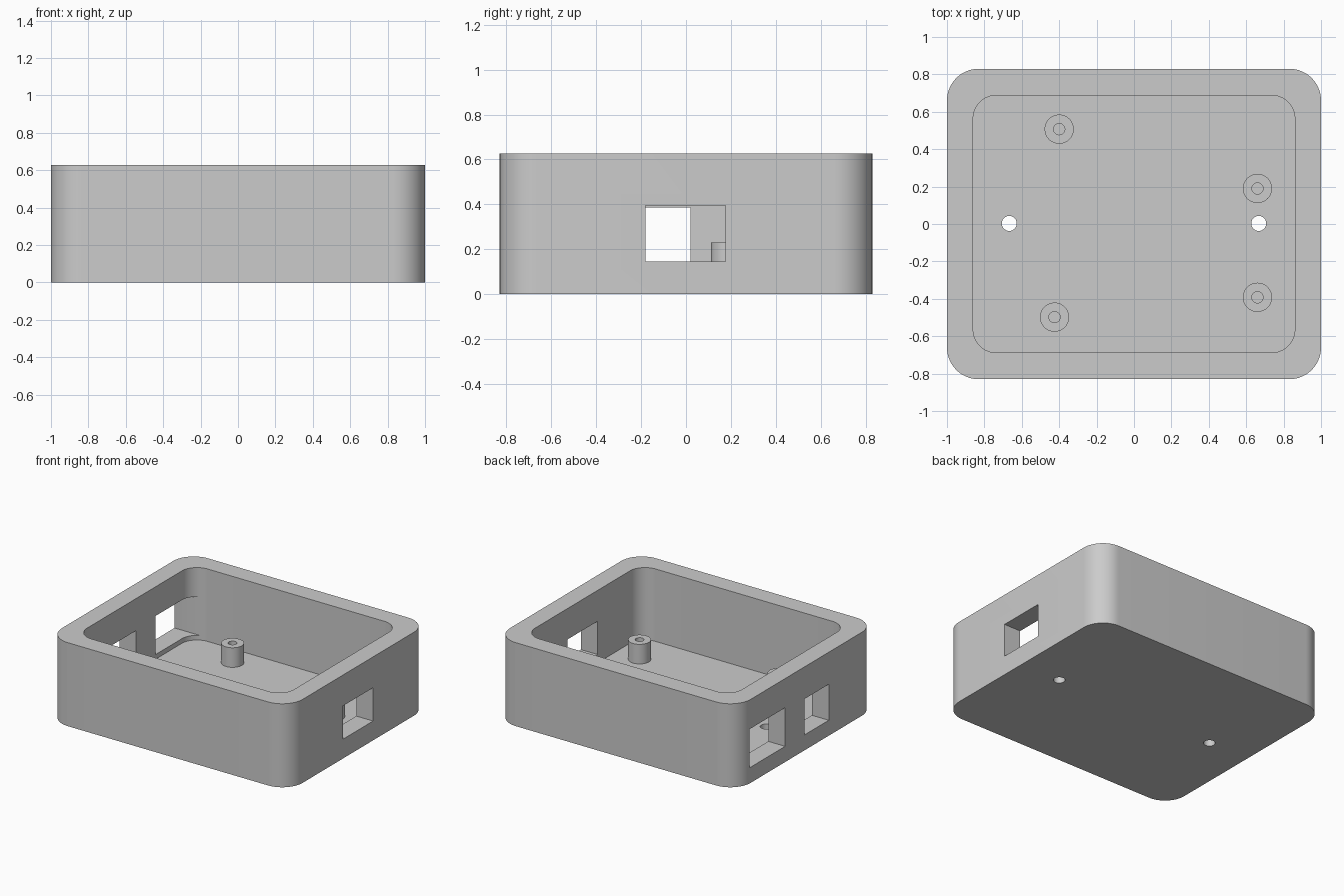
import bpy
import bmesh
from math import cos, sin, pi, radians

if "Cube" in bpy.data.objects:
    bpy.data.objects.remove(bpy.data.objects["Cube"], do_unlink=True)

HEIGHT, FLOOR, POST_TOP = 0.627, 0.083, 0.23

grey = bpy.data.materials.new("plain grey")
grey.use_nodes = True
colour = (0.6, 0.6, 0.6, 1)
grey.diffuse_color = colour
grey.node_tree.nodes["Principled BSDF"].inputs["Base Color"].default_value = colour


def prism(name, outline, z0, z1):
    """Solid with the given plan outline between two heights."""
    bm = bmesh.new()
    base = bm.faces.new([bm.verts.new((x, y, z0)) for x, y in outline])
    top = bmesh.ops.extrude_face_region(bm, geom=[base])["geom"]
    moved = [v for v in top if isinstance(v, bmesh.types.BMVert)]
    bmesh.ops.translate(bm, verts=moved, vec=(0, 0, z1 - z0))
    bmesh.ops.recalc_face_normals(bm, faces=bm.faces)
    mesh = bpy.data.meshes.new(name)
    bm.to_mesh(mesh)
    bm.free()
    mesh.materials.append(grey)
    obj = bpy.data.objects.new(name, mesh)
    bpy.context.collection.objects.link(obj)
    return obj


def arc(x, y, r, start, end, steps):
    return [(x + r * cos(start + (end - start) * i / steps),
             y + r * sin(start + (end - start) * i / steps))
            for i in range(steps + 1)]


def circle(x, y, r):
    return arc(x, y, r, 0, 2 * pi, 48)[:-1]


def rounded(hx, hy, r):
    points = []
    for i, (sx, sy) in enumerate([(1, 1), (-1, 1), (-1, -1), (1, -1)]):
        points += arc(sx * (hx - r), sy * (hy - r), r, i * pi / 2, (i + 1) * pi / 2, 16)
    return points


def rectangle(x0, x1, y0, y1):
    return [(x0, y0), (x1, y0), (x1, y1), (x0, y1)]


def activate(obj):
    bpy.ops.object.select_all(action='DESELECT')
    obj.select_set(True)
    bpy.context.view_layer.objects.active = obj


def cut(target, cutter):
    """Subtract the cutter and throw it away."""
    cutter.hide_render = True
    mod = target.modifiers.new("cut", 'BOOLEAN')
    mod.operation, mod.solver, mod.object = 'DIFFERENCE', 'EXACT', cutter
    activate(target)
    bpy.ops.object.modifier_apply(modifier=mod.name)
    bpy.data.objects.remove(cutter, do_unlink=True)


def smooth(obj):
    activate(obj)
    bpy.ops.object.shade_smooth_by_angle(angle=radians(30))


# Open tray with rounded corners
case = prism("case_body", rounded(1, 0.83, 0.17), 0, HEIGHT)
cut(case, prism("cavity_cutter", rounded(0.86, 0.688, 0.125), FLOOR, HEIGHT + 0.1))

# Port openings: one in the +x wall, two in the -x wall
for x0, x1, y0, y1, z0, z1 in [(0.7, 1.1, -0.18, 0.175, 0.145, 0.395),
                               (-1.1, -0.7, 0.252, 0.675, 0.118, 0.408),
                               (-1.1, -0.7, -0.266, 0.02, 0.116, 0.386)]:
    cut(case, prism("port_cutter", rectangle(x0, x1, y0, y1), z0, z1))

# Screw holes through the floor
for x in (-0.667, 0.667):
    cut(case, prism("screw_hole_cutter", circle(x, 0.003, 0.04), -0.1, FLOOR + 0.1))
smooth(case)

# Hollow mounting posts
posts = {"back_right": (-0.4, 0.507), "back_left": (0.66, 0.19),
         "front_left": (0.66, -0.392), "front_right": (-0.425, -0.498)}
for place, (x, y) in posts.items():
    post = prism(place + "_mounting_post", circle(x, y, 0.078), FLOOR, POST_TOP)
    cut(post, prism("bore_cutter", circle(x, y, 0.03), FLOOR - 0.1, POST_TOP + 0.1))
    smooth(post)
